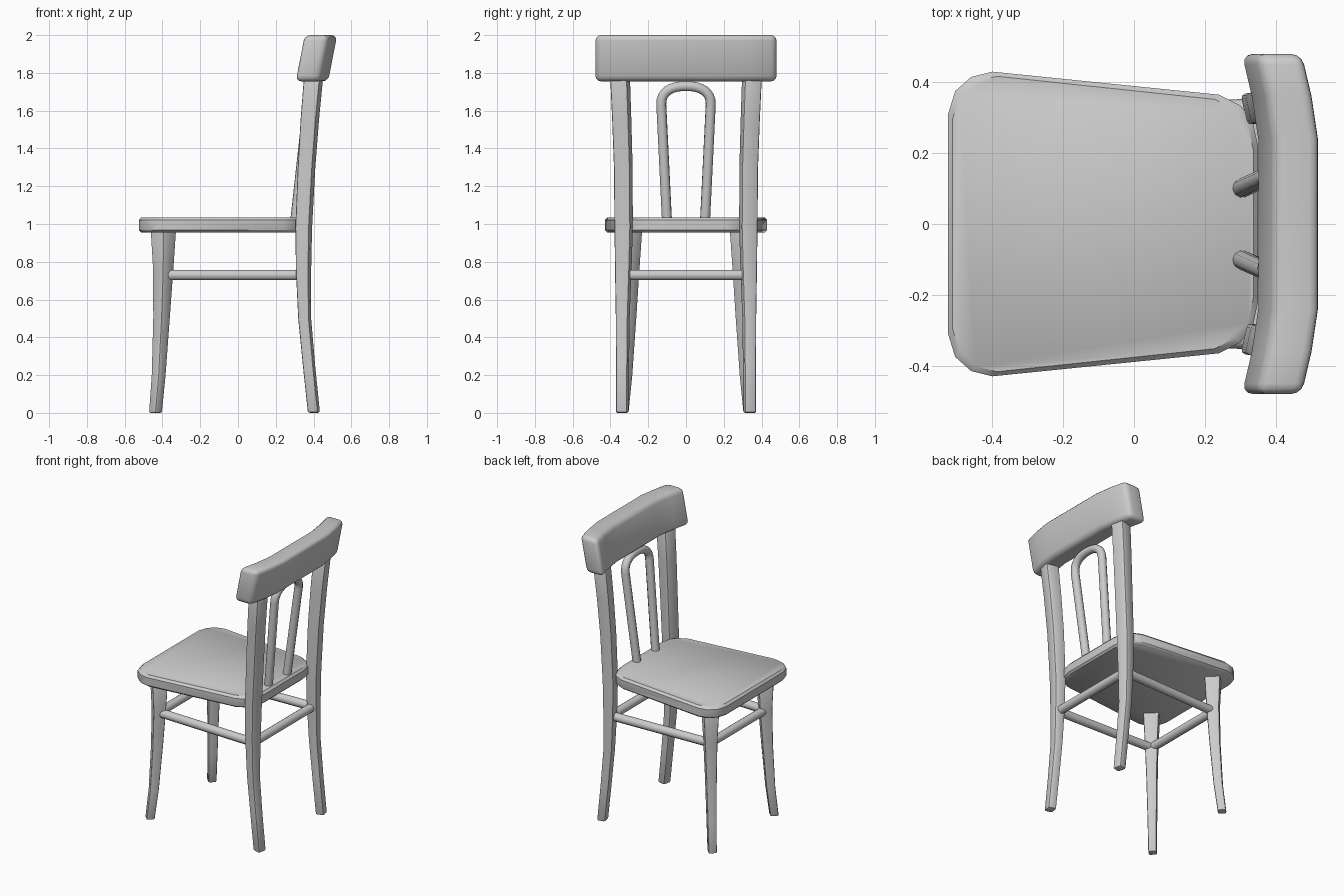
import bpy, bmesh, math
from mathutils import Vector

if "Cube" in bpy.data.objects:
    bpy.data.objects.remove(bpy.data.objects["Cube"])


def loft(name, rings, bevel, segments=2, mirror=False):
    """Skin equal-sized closed rings, cap both ends and round the hard edges."""
    bm = bmesh.new()
    loops = [[bm.verts.new(p) for p in ring] for ring in rings]
    n = len(loops[0])
    for a, b in zip(loops, loops[1:]):
        for i in range(n):
            j = (i + 1) % n
            bm.faces.new((a[i], a[j], b[j], b[i]))
    bm.faces.new(loops[0])
    bm.faces.new(loops[-1])
    bmesh.ops.recalc_face_normals(bm, faces=bm.faces)
    hard = [e for e in bm.edges if e.calc_face_angle(0) > 0.9]
    bmesh.ops.bevel(bm, geom=hard, offset=bevel, segments=segments,
                    profile=0.5, affect='EDGES', clamp_overlap=True)
    me = bpy.data.meshes.new(name)
    bm.to_mesh(me)
    bm.free()
    ob = bpy.data.objects.new(name, me)
    bpy.context.collection.objects.link(ob)
    bpy.ops.object.select_all(action='DESELECT')
    ob.select_set(True)
    bpy.context.view_layer.objects.active = ob
    bpy.ops.object.shade_smooth_by_angle(angle=math.radians(40))
    if mirror:
        ob.modifiers.new("Mirror", 'MIRROR').use_axis = (False, True, False)
    return ob


def section(cx, cy, z, w, d, angle):
    """Horizontal rectangle turned about z."""
    c, s = math.cos(angle), math.sin(angle)
    return [(cx + c * u - s * v, cy + s * u + c * v, z)
            for u, v in ((-w / 2, -d / 2), (w / 2, -d / 2), (w / 2, d / 2), (-w / 2, d / 2))]


def rod(name, points, radius):
    """Round bar along a path."""
    cu = bpy.data.curves.new(name, 'CURVE')
    cu.dimensions = '3D'
    cu.bevel_depth = radius
    cu.bevel_resolution = 3
    cu.use_fill_caps = True
    sp = cu.splines.new('POLY')
    sp.points.add(len(points) - 1)
    for p, co in zip(sp.points, points):
        p.co = (*co, 1)
    sp.use_smooth = True
    ob = bpy.data.objects.new(name, cu)
    bpy.context.collection.objects.link(ob)
    return ob


# Seat: tapered outline with clipped round corners
half = [(-0.525, 0.31), (-0.505, 0.375), (-0.46, 0.415), (-0.40, 0.43),
        (0.24, 0.365), (0.30, 0.335), (0.335, 0.29), (0.35, 0.22)]
outline = half + [(x, -y) for x, y in reversed(half)]


def seat_ring(z, inset):
    return [(x - inset * math.copysign(1, x + 0.09), y - inset * math.copysign(1, y), z)
            for x, y in outline]


loft("seat", [seat_ring(0.955, 0.012), seat_ring(0.967, 0), seat_ring(1.02, 0),
              seat_ring(1.035, 0.013)], 0.003, 1)

# Back posts, each one a single swept piece from floor to top rail
posts = [(0.402, 0.337, 0, 0.065, 0.070), (0.376, 0.336, 0.25, 0.066, 0.072),
         (0.353, 0.335, 0.5, 0.069, 0.076), (0.347, 0.332, 0.75, 0.080, 0.090),
         (0.348, 0.330, 0.98, 0.087, 0.100), (0.363, 0.332, 1.3, 0.092, 0.101),
         (0.380, 0.340, 1.55, 0.097, 0.103), (0.402, 0.350, 1.8, 0.102, 0.106)]
loft("back_post", [section(x, y, z, w * 0.88, d * 0.88, math.radians(12))
                   for x, y, z, w, d in posts], 0.012, mirror=True)

# Front legs, set diagonally and flaring outwards
legs = [(-0.437, 0.338, 0, 0.053), (-0.420, 0.321, 0.2, 0.057),
        (-0.405, 0.307, 0.5, 0.067), (-0.396, 0.300, 0.75, 0.080),
        (-0.395, 0.299, 0.96, 0.099)]
loft("front_leg", [section(x, y, z, w, w, math.radians(-45)) for x, y, z, w in legs],
     0.009, mirror=True)

# Top rail: leaning block whose ends bend forward
rail = []
for y, dx in ((-0.48, -0.046), (-0.36, -0.018), (-0.24, 0), (0.24, 0), (0.36, -0.018), (0.48, -0.046)):
    rail.append([(x + dx, y, z) for x, z in
                 ((0.345, 1.755), (0.477, 1.755), (0.525, 2.0), (0.393, 2.0))])
loft("top_rail", rail, 0.03, 3)

# Bent hoop between seat and top rail
hoop = [(-0.1, 1.0)]
for i in range(17):
    a = math.pi * (1 - i / 16)
    c, s = math.cos(a), math.sin(a)
    hoop.append((0.131 * math.copysign(abs(c) ** 0.85, c), 1.635 + 0.095 * abs(s) ** 0.85))
hoop.append((0.1, 1.0))
rod("back_hoop", [(0.305 + (z - 1.03) * 0.11, y, z) for y, z in hoop], 0.027)

# Stretchers joining the four legs
f, b = Vector((-0.395, 0.30, 0.73)), Vector((0.345, 0.325, 0.73))
flip = Vector((1, -1, 1))
rod("side_stretcher_left", [f, b], 0.029)
rod("side_stretcher_right", [f * flip, b * flip], 0.029)
rod("front_stretcher", [f, f * flip], 0.029)
rod("back_stretcher", [b, b * flip], 0.029)
